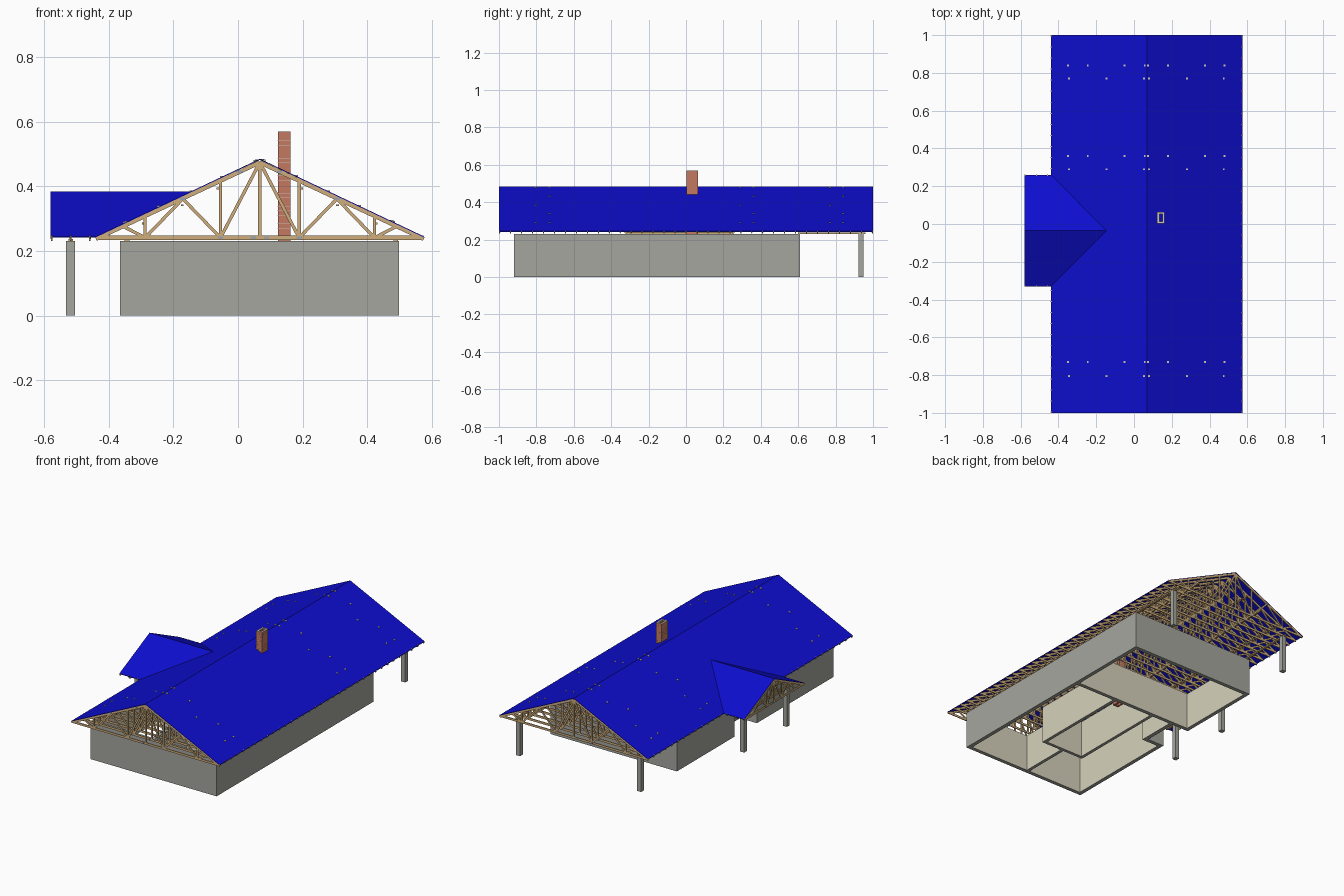
import bpy, bmesh
from mathutils import Matrix, Vector

if "Cube" in bpy.data.objects:
    bpy.data.objects.remove(bpy.data.objects["Cube"])

def material(name, col):
    m = bpy.data.materials.new(name)
    m.diffuse_color = (*col, 1)
    m.use_nodes = True
    m.node_tree.nodes["Principled BSDF"].inputs["Base Color"].default_value = m.diffuse_color
    return m

BLUE = material("blue roofing", (0.004, 0.004, 0.62))
GREY = material("grey render", (0.38, 0.38, 0.345))
CREAM = material("cream plaster", (0.68, 0.64, 0.50))
WOOD = material("timber", (0.62, 0.42, 0.20))
BRICK = material("red brick", (0.55, 0.19, 0.12))
PALE = material("pale mortar", (0.60, 0.56, 0.47))
STEEL = material("steel plate", (0.33, 0.37, 0.43))

def finish(name, bm, *mats, rule=None):
    bmesh.ops.recalc_face_normals(bm, faces=bm.faces)
    if rule:
        for f in bm.faces:
            f.material_index = rule(f)
    me = bpy.data.meshes.new(name)
    bm.to_mesh(me)
    bm.free()
    for m in mats:
        me.materials.append(m)
    ob = bpy.data.objects.new(name, me)
    bpy.context.collection.objects.link(ob)
    return ob

def box(bm, x0, x1, y0, y1, z0, z1):
    c = Vector(((x0 + x1) / 2, (y0 + y1) / 2, (z0 + z1) / 2))
    bmesh.ops.create_cube(bm, size=1, matrix=Matrix.Translation(c) @ Matrix.Diagonal((x1 - x0, y1 - y0, z1 - z0, 1)))

def bar(bm, a, b, side, depth, thick):
    """Straight timber from a to b; side is the thickness direction."""
    a, b, side = Vector(a), Vector(b), Vector(side)
    d = b - a
    perp = d.cross(side).normalized()
    m = Matrix((d, perp * depth, side * thick)).transposed().to_4x4()
    m.translation = (a + b) / 2
    bmesh.ops.create_cube(bm, size=1, matrix=m)

def slab(bm, pts, t=0.003):
    top = [bm.verts.new(p) for p in pts]
    low = [bm.verts.new((p[0], p[1], p[2] - t)) for p in pts]
    bm.faces.new(top)
    bm.faces.new(low[::-1])
    n = len(pts)
    for i in range(n):
        bm.faces.new((top[i], low[i], low[(i + 1) % n], top[(i + 1) % n]))

# main dimensions
XL, XR, XC = -0.44, 0.575, 0.0675
EAVE, RIDGE = 0.245, 0.485
HALF = XR - XC
SLOPE = (RIDGE - EAVE) / HALF
PX, PY, PH = -0.58, -0.035, 0.295
P_RIDGE = EAVE + PH * SLOPE

# main roof: two slopes
bm = bmesh.new()
for x in (XL, XR):
    slab(bm, [(x, -1, EAVE), (x, 1, EAVE), (XC, 1, RIDGE), (XC, -1, RIDGE)])
finish("main_roof", bm, BLUE)

# porch roof: two slopes running into the main roof along valleys
bm = bmesh.new()
for s in (-1, 1):
    y = PY + s * PH
    slab(bm, [(PX, y, EAVE), (PX, PY, P_RIDGE), (XL + PH, PY, P_RIDGE), (XL, y, EAVE)])
finish("porch_roof", bm, BLUE)

# roof trusses
WEBS = [((0.24, 0), (0, 1)), ((0.24, 0), (0.24, 1)), ((0.24, 0), (0.47, 1)),
        ((0.70, 0), (0.47, 1)), ((0.70, 0), (0.70, 1)), ((0.70, 0), (0.83, 1))]

def truss(wood, plates, place, side, half, chord=0.013, webs=WEBS):
    """place maps (offset, z) to 3D within the truss plane."""
    rise = half * SLOPE
    base = EAVE - 0.004
    def roofz(u):
        return EAVE + rise - abs(u) * SLOPE - 0.0105
    def node(n, s):
        u = n[0] * half * s
        return u, (roofz(u) if n[1] else base)
    bar(wood, place(-half, base), place(half, base), side, chord, 0.005)
    bar(wood, place(0, base), place(0, roofz(0)), side, 0.011, 0.005)
    for s in (-1, 1):
        bar(wood, place(s * half, roofz(half) + 0.003), place(0, roofz(0)), side, chord, 0.005)
        for a, b in webs:
            bar(wood, place(*node(a, s)), place(*node(b, s)), side, 0.010, 0.0045)
        for n in ((0.24, 0), (0.47, 1), (0.04, 0), (0.12, 1)):
            u, z = node(n, s)
            bar(plates, place(u - 0.008, z), place(u + 0.008, z), side, 0.008, 0.0062)

wood, plates = bmesh.new(), bmesh.new()
COUNT = 34
for i in range(COUNT + 1):
    y = -0.996 + 1.992 * i / COUNT
    truss(wood, plates, lambda u, z: (XC + u, y, z), (0, 1, 0), HALF - 0.001)
finish("main_trusses", wood, WOOD)
wood = bmesh.new()
for x in (-0.576, -0.517, -0.458):
    truss(wood, plates, lambda u, z: (x, PY + u, z), (1, 0, 0), PH - 0.001, webs=WEBS[:4])
finish("porch_trusses", wood, WOOD)
finish("nail_plates", plates, STEEL)

# lengthwise bracing and bearing beams
bm = bmesh.new()
for u in (0.13, 0.24, 0.36):
    for s in (-1, 1):
        x, z = XC + s * u, RIDGE - u * SLOPE - 0.03
        box(bm, x - 0.004, x + 0.004, -0.95, 0.95, z - 0.003, z + 0.003)
for x in (-0.343, 0.487):
    box(bm, x - 0.007, x + 0.007, 0.6, 0.96, 0.229, 0.237)
box(bm, -0.524, -0.51, -0.32, 0.25, 0.229, 0.237)
finish("braces_and_beams", bm, WOOD)

# brace tips showing through the roof
bm = bmesh.new()
ROWS = [((-0.35, -0.245, -0.05, 0.057, 0.075, 0.18, 0.375, 0.48), (0.84, 0.36, -0.73)),
        ((-0.345, -0.145, 0.053, 0.08, 0.28, 0.475), (0.77, 0.29, -0.805))]
for xs, ys in ROWS:
    for x in xs:
        for y in ys:
            z = RIDGE - abs(x - XC) * SLOPE
            box(bm, x - 0.005, x + 0.005, y - 0.005, y + 0.005, z - 0.004, z + 0.003)
finish("brace_tips", bm, PALE)

# walls: grey outside, cream inside, with an entrance recess under the porch
X0, X1, Y0, Y1, H, T = -0.365, 0.498, -0.92, 0.61, 0.231, 0.024
RX, RY0, RY1 = -0.25, -0.17, 0.05
def wall_face(f):
    if abs(f.normal.z) > 0.5:
        return 0
    p = f.calc_center_median() + f.normal * 0.03
    outside = not (X0 < p.x < X1 and Y0 < p.y < Y1) or (p.x < RX and RY0 < p.y < RY1)
    return 0 if outside else 1

bm = bmesh.new()
for x0, x1, y0, y1 in [
        (X0, X1, Y0, Y0 + T), (X0, X1, Y1 - T, Y1), (X1 - T, X1, Y0 + T, Y1 - T),
        (X0, X0 + T, Y0 + T, RY0), (X0, X0 + T, RY1, Y1 - T),
        (X0 + T, RX + T, RY0 - T, RY0), (RX, RX + T, RY0, RY1),
        (X0 + T, RX, RY1, RY1 + T), (RX, X1 - T, RY1, RY1 + T),
        (0.04, 0.06, Y0 + T, -0.58), (-0.10, 0.20, -0.59, -0.57),
        (-0.10, -0.08, -0.57, RY1), (0.18, 0.20, -0.57, RY1)]:
    box(bm, x0, x1, y0, y1, 0, H)
finish("walls", bm, GREY, CREAM, rule=wall_face)

# posts
bm = bmesh.new()
for x, y in [(-0.343, 0.935), (0.484, 0.935), (-0.517, 0.176), (-0.517, -0.24)]:
    box(bm, x - 0.014, x + 0.014, y - 0.014, y + 0.014, 0, H)
finish("posts", bm, GREY)

# hollow brick chimney with mortar courses and a pale rim
CX0, CX1, CY0, CY1, CT, TOP = 0.123, 0.162, 0.002, 0.063, 0.011, 0.568
def ring(bm, z0, z1, g=0.0):
    box(bm, CX0 - g, CX1 + g, CY0 - g, CY0 + CT, z0, z1)
    box(bm, CX0 - g, CX1 + g, CY1 - CT, CY1 + g, z0, z1)
    box(bm, CX0 - g, CX0 + CT, CY0 + CT, CY1 - CT, z0, z1)
    box(bm, CX1 - CT, CX1 + g, CY0 + CT, CY1 - CT, z0, z1)
bm = bmesh.new()
ring(bm, 0, TOP)
finish("chimney", bm, BRICK)
bm = bmesh.new()
for i in range(1, 42):
    z = i * 0.0135
    ring(bm, z, z + 0.0009, 0.0003)
ring(bm, TOP, TOP + 0.002)
finish("chimney_mortar", bm, PALE)
